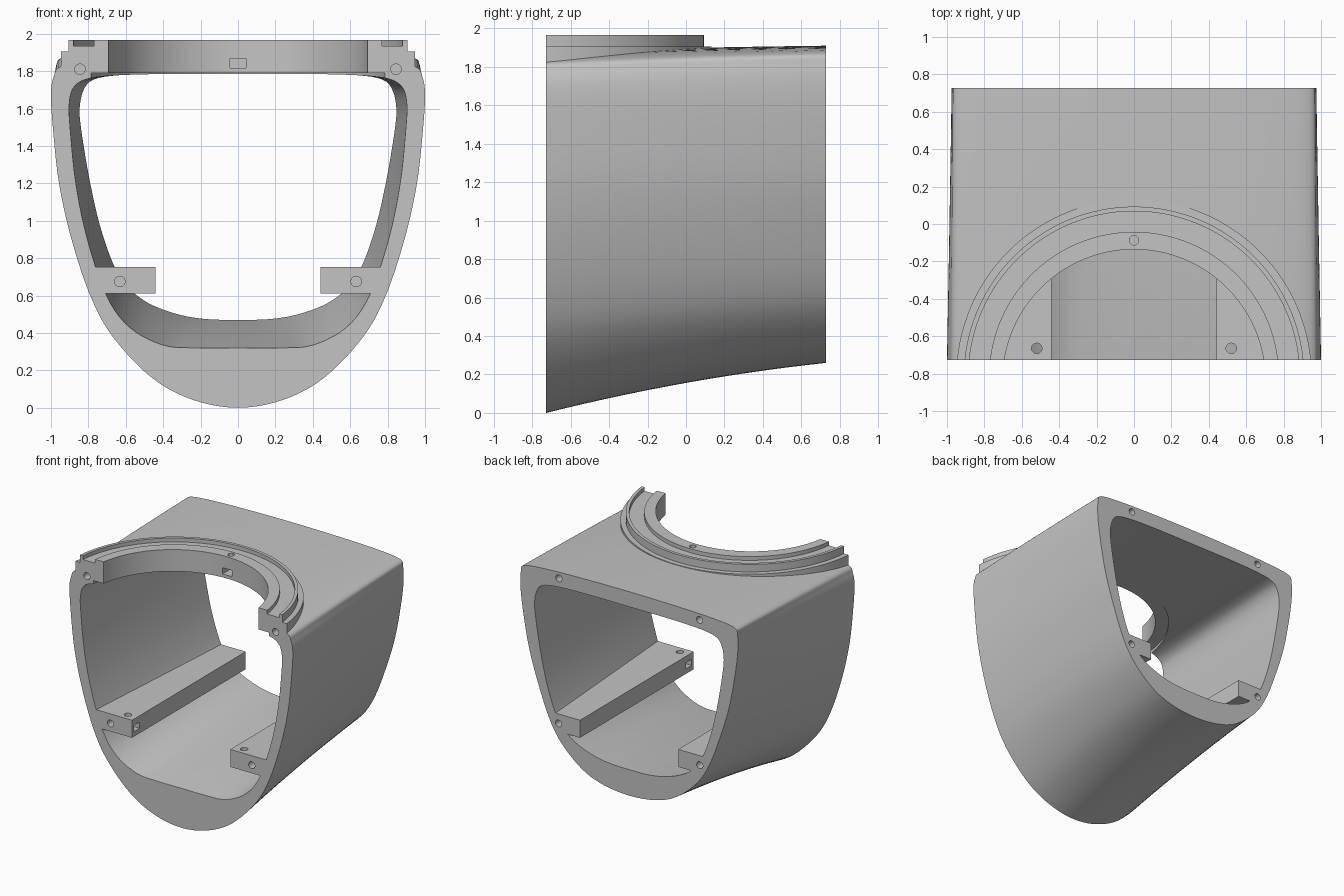
import bpy, bmesh, math
from mathutils import Matrix, Vector

cube = bpy.data.objects.get("Cube")
if cube:
    bpy.data.objects.remove(cube, do_unlink=True)

HALF = 0.727          # half of the depth
RING_Y = -0.817       # centre of the collar circles
BORE_Y = -0.838       # centre of the bore, set slightly forward
BORE_R = 0.702

grey = bpy.data.materials.new("plain_grey")
grey.use_nodes = True
grey.diffuse_color = (0.55, 0.55, 0.55, 1)
grey.node_tree.nodes["Principled BSDF"].inputs["Base Color"].default_value = (0.55, 0.55, 0.55, 1)


def make_object(name, bm):
    bmesh.ops.recalc_face_normals(bm, faces=bm.faces)
    mesh = bpy.data.meshes.new(name)
    bm.to_mesh(mesh)
    bm.free()
    obj = bpy.data.objects.new(name, mesh)
    bpy.context.collection.objects.link(obj)
    mesh.materials.append(grey)
    return obj


def loft(sections, closed):
    """Skin a list of closed sections that share one point count."""
    bm = bmesh.new()
    rows = [[bm.verts.new(p) for p in section] for section in sections]
    pairs = list(zip(rows, rows[1:]))
    if closed:
        pairs.append((rows[-1], rows[0]))
    for a, b in pairs:
        for i in range(len(a)):
            bm.faces.new((a[i - 1], a[i], b[i], b[i - 1]))
    return bm


def full_profile(half, steps=5):
    """Smooth a half outline running from bottom to top and mirror it."""
    pts = [Vector(p) for p in half]
    flip = lambda p: Vector((-p.x, p.y))
    pts = [flip(pts[1])] + pts + [flip(pts[-2])]
    curve = []
    for a, b, c, d in zip(pts, pts[1:], pts[2:], pts[3:]):
        for k in range(steps):
            t = k / steps
            curve.append(b + 0.5 * t * (c - a + t * (2 * a - 5 * b + 4 * c - d
                         + t * (3 * (b - c) + d - a))))
    curve.append(pts[-2])
    return curve + [flip(p) for p in curve[-2:0:-1]]


def stations(front, back, count=14):
    """Blend outlines along the depth: widths evenly, heights along a curve."""
    front, back = full_profile(front), full_profile(back)
    result = []
    for k in range(count + 1):
        t = k / count
        eased = t + 0.4 * t * (1 - t)
        y = HALF * (2 * t - 1)
        result.append([(f.lerp(b, t).x, y, f.lerp(b, eased).y) for f, b in zip(front, back)])
    return result


# Hollow shell: outer skin going back, inner skin returning to the front
outer_front = [(0, 0), (.24, .042), (.46, .16), (.67, .38), (.79, .6), (.89, .9), (.957, 1.2),
               (.99, 1.5), (1, 1.68), (.985, 1.77), (.945, 1.825), (.75, 1.858), (.4, 1.874), (0, 1.88)]
outer_back = [(0, .26), (.23, .285), (.42, .36), (.605, .52), (.718, .7), (.818, .96), (.897, 1.22),
              (.95, 1.5), (.973, 1.69), (.97, 1.815), (.94, 1.872), (.74, 1.895), (.4, 1.906), (0, 1.91)]
inner_front = [(0, .32), (.22, .32), (.4, .335), (.58, .43), (.703, .6), (.805, .9), (.867, 1.2),
               (.898, 1.5), (.902, 1.63), (.877, 1.715), (.8, 1.76), (.65, 1.777), (.4, 1.782), (0, 1.782)]
inner_back = [(0, .47), (.18, .475), (.34, .505), (.505, .575), (.632, .7), (.725, .93), (.79, 1.2),
              (.84, 1.5), (.845, 1.62), (.82, 1.71), (.77, 1.755), (.65, 1.777), (.4, 1.787), (0, 1.788)]
skins = stations(outer_front, outer_back) + stations(inner_front, inner_back)[::-1]
shell = make_object("shell", loft(skins, True))

# Grooved collar: stepped section swept round an arc, trimmed flush with the front
section = [(BORE_R, 1.79), (BORE_R, 1.966), (.775, 1.966), (.775, 1.935), (.885, 1.935),
           (.885, 1.966), (.91, 1.966), (.91, 1.905), (.95, 1.905), (.95, 1.815), (.8, 1.79)]
sweep = []
for degrees in range(-16, 197, 2):
    a = math.radians(degrees)
    sweep.append([(r * math.cos(a), (BORE_Y if r == BORE_R else RING_Y) + r * math.sin(a), z)
                  for r, z in section])
bm = loft(sweep, False)
bmesh.ops.bisect_plane(bm, geom=bm.verts[:] + bm.edges[:] + bm.faces[:], dist=1e-5,
                       plane_co=(0, -HALF, 0), plane_no=(0, -1, 0), clear_outer=True)
bmesh.ops.holes_fill(bm, edges=[e for e in bm.edges if e.is_boundary], sides=0)
collar = make_object("collar", bm)


# Inner rails, buried in the tapering side walls
def make_rail(name, side):
    bm = bmesh.new()
    bmesh.ops.create_cube(bm, size=2)
    for v in bm.verts:
        top, is_front, is_outer = v.co.z > 0, v.co.y < 0, v.co.x > 0
        x = 0.44
        if is_outer:
            x = (0.745 if is_front else 0.615) + (0.05 if top else 0)
            if not is_front and top:
                x += 0.03
        v.co = (side * x, -HALF if is_front else HALF, 0.752 if top else 0.61)
    return make_object(name, bm)


rails = [make_rail("left_rail", 1), make_rail("right_rail", -1)]


# Cutters for screw holes and nut slots
def cylinder_cutter(location, radius, depth, along_y=False, segments=24):
    bm = bmesh.new()
    turn = Matrix.Rotation(math.pi / 2, 4, 'X') if along_y else Matrix()
    bmesh.ops.create_cone(bm, cap_ends=True, segments=segments, radius1=radius, radius2=radius,
                          depth=depth, matrix=Matrix.Translation(location) @ turn)
    return make_object("hole_cutter", bm)


def box_cutter(location, size):
    bm = bmesh.new()
    bmesh.ops.create_cube(bm, size=1, matrix=Matrix.Translation(location) @ Matrix.Diagonal((*size, 1)))
    return make_object("slot_cutter", bm)


# Opening in the roof and the shallow recess below the collar
openings = [cylinder_cutter((0, BORE_Y, 1.85), BORE_R + 0.005, 0.5, segments=180),
            cylinder_cutter((0, RING_Y, 1.74), 0.79, 0.1, segments=180)]
drills = [cylinder_cutter((0, -0.087, 1.95), 0.025, 0.22),
          box_cutter((0, BORE_Y + BORE_R + 0.03, 1.842), (0.085, 0.12, 0.05))]
rail_drills = {}
for side in (1, -1):
    lower = [cylinder_cutter((side * 0.632, y, 0.675), 0.028, 0.2, True) for y in (-HALF, HALF)]
    drills += lower
    drills.append(cylinder_cutter((side * 0.845, -HALF, 1.81), 0.028, 0.2, True))
    drills.append(cylinder_cutter((side * 0.63, HALF, 1.85), 0.028, 0.2, True))
    rail_drills[side] = lower + [cylinder_cutter((side * 0.52, -0.665, 0.68), 0.028, 0.3),
                                 box_cutter((side * 0.48, -0.665, 0.675), (0.14, 0.07, 0.05))]


def finish(obj, cutters):
    """Cut the part, bake the result and shade it."""
    for cutter in cutters:
        mod = obj.modifiers.new("cut", 'BOOLEAN')
        mod.operation = 'DIFFERENCE'
        mod.solver = 'EXACT'
        mod.object = cutter
    graph = bpy.context.evaluated_depsgraph_get()
    graph.update()
    baked = bpy.data.meshes.new_from_object(obj.evaluated_get(graph))
    obj.modifiers.clear()
    obj.data = baked
    bpy.ops.object.select_all(action='DESELECT')
    obj.select_set(True)
    bpy.context.view_layer.objects.active = obj
    bpy.ops.object.shade_smooth_by_angle(angle=math.radians(30))


finish(shell, openings + drills)
finish(collar, drills)
finish(rails[0], rail_drills[1])
finish(rails[1], rail_drills[-1])

# Remove the cutters once the cuts are baked
for cutter in {*openings, *drills, *rail_drills[1], *rail_drills[-1]}:
    bpy.data.objects.remove(cutter, do_unlink=True)
